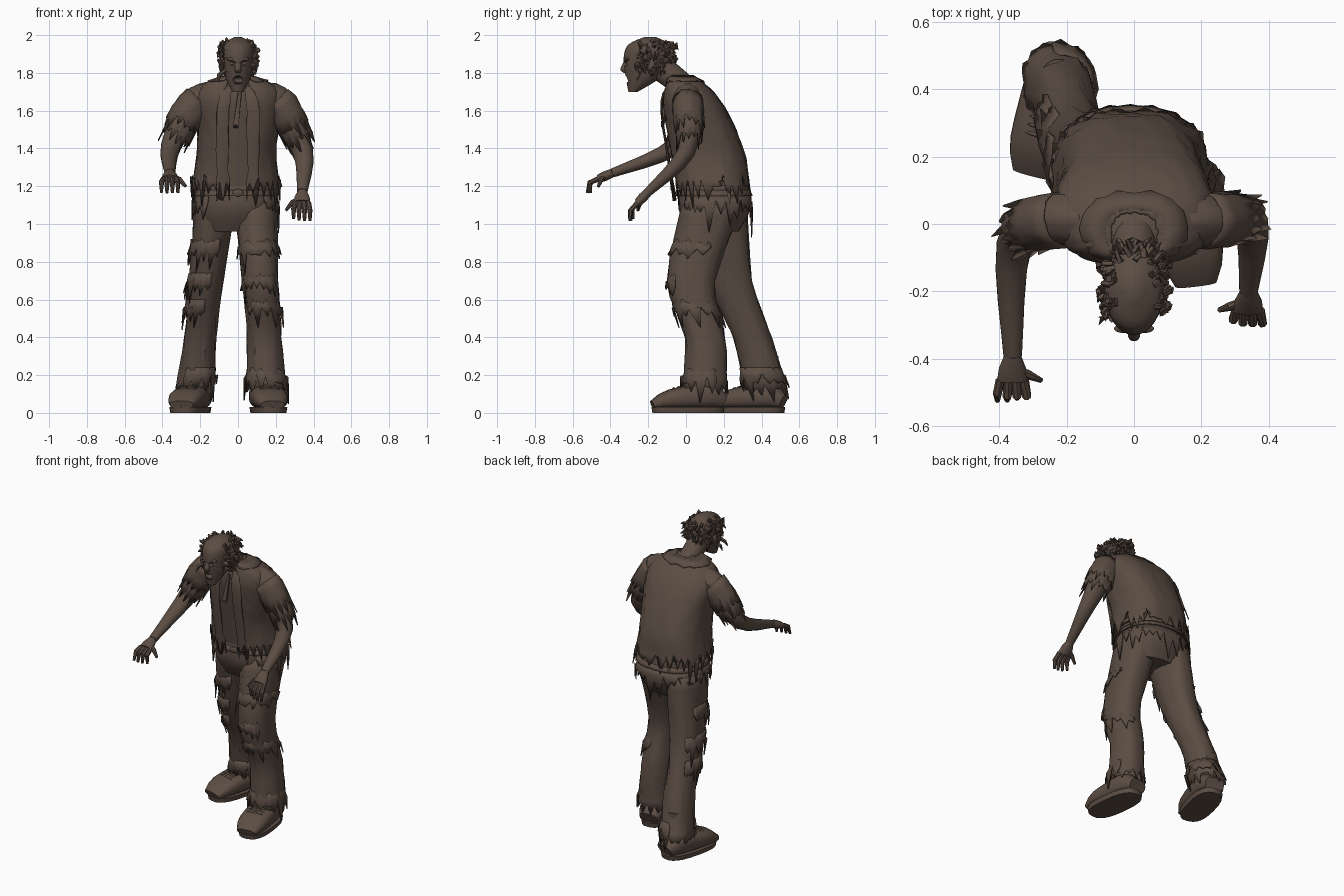
import bpy, bmesh, random
from math import cos, sin, tau, radians, copysign
from mathutils import Vector, Matrix

random.seed(7)
if "Cube" in bpy.data.objects:
    bpy.data.objects.remove(bpy.data.objects["Cube"])

BROWN = (.105, .074, .056, 1)
brown = bpy.data.materials.new("weathered_brown")
brown.use_nodes = True
brown.diffuse_color = BROWN
shader = brown.node_tree.nodes["Principled BSDF"]
shader.inputs["Base Color"].default_value = BROWN
shader.inputs["Roughness"].default_value = .9
ACROSS, BACK, UP = Vector((1, 0, 0)), Vector((0, 1, 0)), Vector((0, 0, 1))
FULL = (0, tau)
parts = []


def smooth(rows, steps=4):
    """Fill in a flowing curve through (x, y, z, width radius, depth radius) rings."""
    rows = [Vector(row) for row in rows]
    last = len(rows) - 1
    curve = []
    for i in range(last):
        before, start, end, after = (rows[min(max(i + k, 0), last)] for k in (-1, 0, 1, 2))
        leave, arrive = (end - before) / 2, (after - start) / 2
        for step in range(steps):
            t = step / steps
            s = 1 - t
            curve.append(start * s * s * (1 + t + t) + leave * t * s * s
                         + end * t * t * (1 + s + s) - arrive * t * t * s)
    return curve + [rows[last]]


def grown(rows, amount):
    return [Vector((*row[:3], row[3] + amount, row[4] + amount)) for row in rows]


def ring_at(rows, z):
    for a, b in zip(rows, rows[1:]):
        if min(a.z, b.z) <= z <= max(a.z, b.z):
            return a + (b - a) * ((z - a.z) / (b.z - a.z))


def opening(degrees):
    """Arc of a ring that leaves a gap at the front."""
    return radians(degrees - 90), radians(270 - degrees)


def sweep(bm, rows, sides=24, ref=None, power=1, jag=0, arc=FULL, rough=0, cap=True):
    """Skin a stack of rings; ref turns them across the path."""
    points = [Vector(row[:3]) for row in rows]
    last, closed = len(rows) - 1, arc == FULL
    count = sides if closed else sides + 1
    rings = []
    for i, row in enumerate(rows):
        along = (points[min(i + 1, last)] - points[max(i - 1, 0)]).normalized()
        u, v = ACROSS, BACK
        if ref:
            u = (ref - along * ref.dot(along)).normalized()
            v = along.cross(u)
        ring = []
        for k in range(count):
            angle = arc[0] + (arc[1] - arc[0]) * k / sides
            c, s = (copysign(abs(wave) ** power, wave) for wave in (cos(angle), sin(angle)))
            out = u * c * row[3] + v * s * row[4]
            point = points[i] + out + out.normalized() * random.uniform(-rough, rough)
            if jag and i == last:
                tear = 1.3 * random.random() ** 2 if k % 2 else -random.random() / 2
                point += along * jag * tear + out.normalized() * random.uniform(0, .01)
            ring.append(bm.verts.new(point))
        rings.append(ring)
    for low, high in zip(rings, rings[1:]):
        for k in range(sides):
            j = (k + 1) % count
            bm.faces.new((low[k], low[j], high[j], high[k]))
    if cap and closed:
        bm.faces.new(rings[0])
        bm.faces.new(rings[last])


def add_ball(bm, place, scale):
    matrix = Matrix.Translation(place) @ Matrix.Diagonal((*scale, 1))
    bmesh.ops.create_uvsphere(bm, u_segments=14, v_segments=9, radius=1, matrix=matrix)


def finish(name, bm, cloth=False):
    bmesh.ops.recalc_face_normals(bm, faces=bm.faces)
    mesh = bpy.data.meshes.new(name)
    bm.to_mesh(mesh)
    bm.free()
    mesh.materials.append(brown)
    obj = bpy.data.objects.new(name, mesh)
    bpy.context.collection.objects.link(obj)
    if cloth:
        obj.modifiers.new("cloth", "SOLIDIFY").thickness = .006
    parts.append(obj)
    return obj


def loft(name, rows, cloth=False, **options):
    bm = bmesh.new()
    sweep(bm, rows, cap=not cloth, **options)
    return finish(name, bm, cloth)


def balls(name, places, scale):
    bm = bmesh.new()
    for place in places:
        add_ball(bm, place, scale)
    return finish(name, bm)


def pair(x, y, z):
    return [(x, y, z), (-x, y, z)]


def band(name, rows, z, flare, jag=.07, drop=.08, **options):
    """Strip of cloth hanging just outside a loft."""
    strip = []
    for step in (0, .5, 1):
        strip += grown([ring_at(rows, z - drop * step)], flare * (step + .2))
    loft(name, strip, cloth=True, jag=jag, **options)


def carve(target, places, scale):
    cutter = balls("cutter", places, scale)
    cutter.hide_render = True
    cut = target.modifiers.new("carve", "BOOLEAN")
    cut.operation, cut.object = "DIFFERENCE", cutter
    bpy.context.view_layer.objects.active = target
    bpy.ops.object.modifier_apply(modifier=cut.name)
    parts.remove(cutter)
    bpy.data.objects.remove(cutter)


# Torso under an open, torn shirt
shirt = smooth([(0, -.03, 1.79, .07, .065), (0, 0, 1.735, .19, .11), (0, .03, 1.65, .235, .155),
                (0, .08, 1.5, .215, .185), (-.01, .12, 1.35, .21, .2), (-.01, .14, 1.2, .235, .195)])
loft("torso", grown(shirt, -.016), power=.8)
loft("shirt", shirt, cloth=True, sides=52, power=.8, jag=.14, rough=.004, arc=opening(14))
band("collar", shirt, 1.785, .008, jag=.01, drop=.025, power=.8, arc=opening(25))
for side, word in ((1, "left"), (-1, "right")):
    loft(f"{word}_lapel", smooth([(side * .05, -.1, 1.73, .02, .006), (side * .08, -.13, 1.6, .035, .006),
                                  (side * .08, -.07, 1.2, .03, .006)]), sides=12, jag=.1, rough=.004)
loft("neck_cord", [(.01, -.11, 1.7, .01, .008), (-.01, -.125, 1.52, .012, .006)], sides=8, jag=.03)
loft("neck", [(0, 0, 1.7, .08, .08), (0, -.06, 1.77, .066, .066), (0, -.15, 1.84, .06, .07)], ref=ACROSS)

# Trousers, with torn strips over the hips, thighs, knees and cuffs
hips = smooth([(-.01, .15, 1.22, .2, .18), (-.01, .15, 1.08, .215, .19), (-.02, .15, .96, .17, .13)])
loft("trouser_seat", hips, power=.85)
band("belt", hips, 1.18, .012, jag=0, drop=.03, power=.85)
balls("belt_buckle", [(0, -.045, 1.165)], (.03, .01, .02))
band("hip_rags", hips, 1.15, .012, jag=.12, sides=44, power=.85, arc=opening(40))
girths = ((.11, .16), (.09, .122), (.086, .102), (.1, .112))
hip_to_ankle = {"left": ((.09, .15, 1.12), (.12, .03, .7), (.14, .1, .4), (.15, .1, .13)),
                "right": ((-.12, .16, 1.12), (-.17, .23, .7), (-.2, .35, .4), (-.23, .42, .13))}
for side, joints in hip_to_ankle.items():
    leg = smooth([(*joint, *girth) for joint, girth in zip(joints, girths)])
    loft(f"{side}_trouser_leg", leg, cloth=True, sides=30, power=.9, jag=.07, rough=.005)
    for place, z in (("thigh", .92), ("knee", .74), ("shin", .6), ("cuff", .24)):
        start = random.uniform(2, 5)
        band(f"{side}_{place}_rip", leg, z, .012, jag=.09, sides=18, power=.9, rough=.005,
             arc=(start, start + random.uniform(2, 4)))
    # Shoe with upper, sole, ankle and laces, turned about the ankle
    upper = []
    for step in range(9):
        f = step / 8
        bulge = max(.5, (1 - (f + f - 1) ** 4) ** .5)
        tall = (.08 - .035 * f) * bulge
        upper.append((0, .19 - .38 * f, .02 + tall, .03 + .065 * bulge, tall))
    bm = bmesh.new()
    sweep(bm, upper, ref=ACROSS, power=.75)
    sweep(bm, [(0, 0, 0, .09, .19), (0, 0, .03, .095, .195)], power=.75)
    sweep(bm, [(0, .09, .1, .065, .085), (0, .09, .3, .055, .07)])
    for k in range(4):
        add_ball(bm, -BACK * k * .025 + UP * (.142 - k * .006), (.055, .008, .012))
    shoe = finish(f"{side}_shoe", bm)
    ankle = Vector((*joints[-1][:2], 0))
    turn = Matrix.Rotation(.12 if side == "left" else -.25, 4, "Z")
    shoe.matrix_world = Matrix.Translation(ankle) @ turn @ Matrix.Translation(BACK * -.09)

# Arms with ragged sleeves and clawing hands
shoulder_to_wrist = {"left": ((.13, .01, 1.67), (.23, .01, 1.62), (.345, 0, 1.38), (.34, -.2, 1.17)),
                     "right": ((-.13, .01, 1.67), (-.24, .01, 1.62), (-.355, -.06, 1.41), (-.36, -.39, 1.27))}
for side, joints in shoulder_to_wrist.items():
    arm = smooth([(*joint, r, r * 1.15) for joint, r in zip(joints, (.06, .064, .047, .024))])
    loft(f"{side}_arm", arm, ref=BACK)
    for name, rows, slack in (("sleeve", arm[:8], .014), ("sleeve_rip", arm[3:7], .02)):
        loft(f"{side}_{name}", grown(rows, slack), cloth=True, ref=BACK, sides=28, jag=.09, rough=.005)
    wrist = Vector(joints[-1])
    reach = (wrist - Vector(joints[2])).normalized()
    knuckles = wrist + reach * .08
    palm = wrist + reach * .04
    bm = bmesh.new()
    sweep(bm, [(*wrist, .025, .023), (*palm, .04, .026), (*knuckles, .045, .022)], ref=ACROSS)
    inward = -ACROSS if side == "left" else ACROSS
    thumb = knuckles + inward * .085 - UP * .04
    fingers = [(palm, palm.lerp(thumb, .6) + UP * .015, thumb)]
    for k in (-1.5, -.5, .5, 1.5):
        base = knuckles + ACROSS * k * .023
        bend = base + reach * random.uniform(.04, .06) + ACROSS * k * .006
        curl = UP * .055 + BACK * random.uniform(-.01, .03)
        fingers.append((base, bend, bend - curl))
    for path in fingers:
        sweep(bm, [(*point, r, r) for point, r in zip(path, (.015, .014, .008))], sides=8, ref=ACROSS + UP)
    finish(f"{side}_hand", bm)

# Head with carved eye sockets and open mouth
head = smooth([(0, -.28, 1.7, .03, .025), (0, -.225, 1.78, .068, .095), (0, -.2, 1.88, .086, .13),
               (0, -.195, 1.95, .08, .11), (0, -.19, 1.99, .02, .03)])
skull = loft("head", head, sides=32)
carve(skull, [(0, -.325, 1.762)], (.03, .045, .025))
carve(skull, pair(.034, -.33, 1.85), (.023, .025, .015))
balls("eyes", pair(.034, -.302, 1.85), (.014, .013, .012))
balls("brows", pair(.03, -.31, 1.873), (.03, .014, .01))
balls("cheekbones", pair(.045, -.272, 1.815), (.02, .025, .015))
balls("ears", pair(.084, -.185, 1.84), (.012, .022, .032))
balls("teeth", [(k * .009, -.31, z) for k in range(-2, 3) for z in (1.78, 1.745)], (.004, .004, .007))
loft("nose", smooth([(0, -.318, 1.862, .01, .01), (0, -.33, 1.82, .018, .018), (0, -.32, 1.8, .012, .01)]))

# Wild fringe of hair round the sides and back
bm = bmesh.new()
for strand in range(200):
    angle = random.uniform(*opening(60))
    x, y, z, wide, deep = ring_at(head, random.uniform(1.8, 1.97))
    out = Vector((cos(angle), sin(angle), 0))
    root = Vector((x + out.x * wide, y + out.y * deep, z)) - out * .003
    drift = Vector([random.uniform(-.02, .02) for axis in "xyz"])
    bend = root + out * .013 + drift
    tip = bend + out * random.uniform(-.015, .005) + drift.yzx - UP * .018
    lock = zip((root, bend, tip), (.014, .011, .002))
    sweep(bm, [(*point, r, r * .75) for point, r in lock], sides=5, ref=UP + out.yxz * .3)
finish("hair", bm)

# Smooth the skin and cloth but keep creases and torn edges sharp
for obj in bpy.context.view_layer.objects:
    obj.select_set(obj in parts)
bpy.context.view_layer.objects.active = skull
bpy.ops.object.shade_smooth_by_angle(angle=radians(38))
